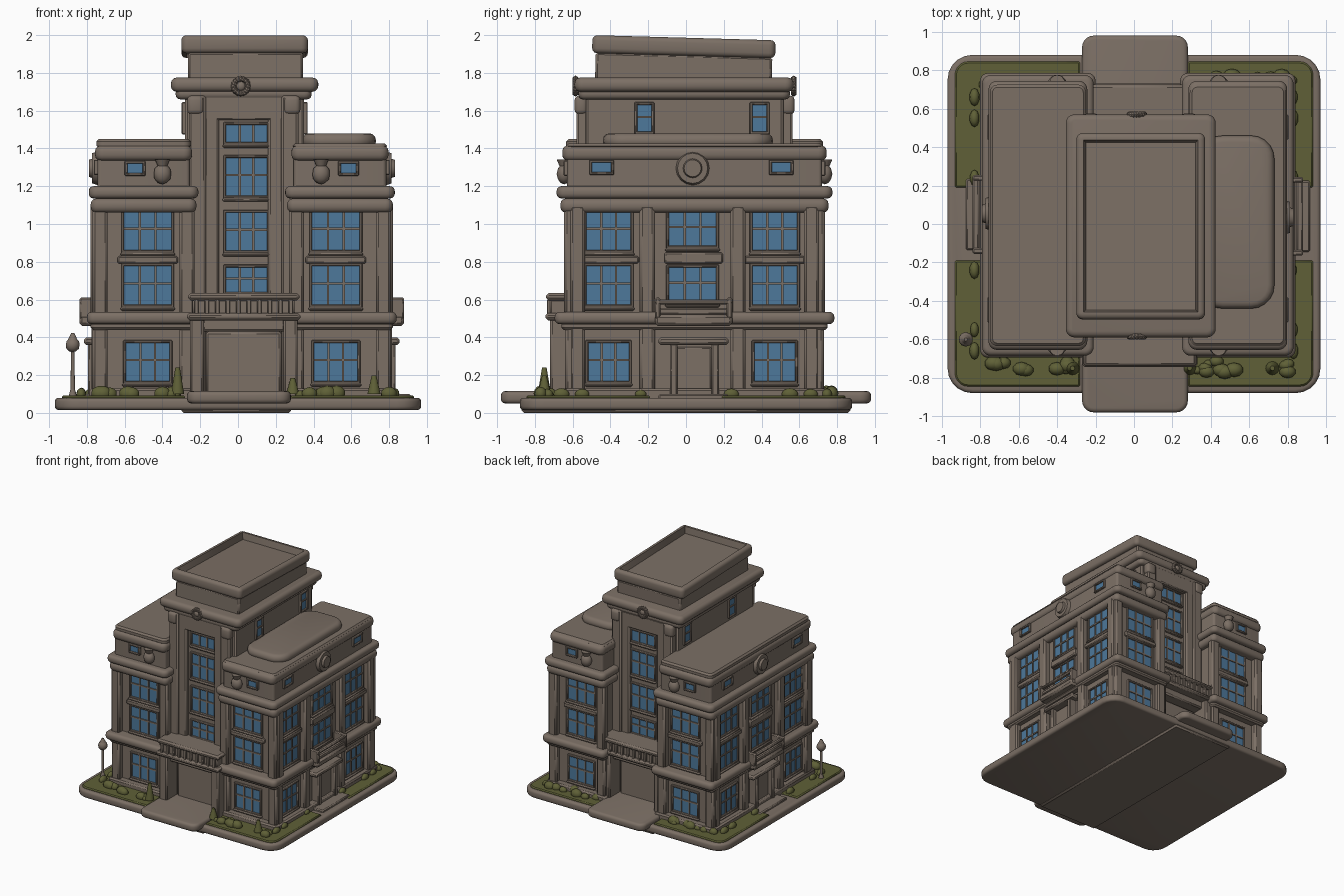
import bpy, bmesh, math, random
from mathutils import Matrix, Vector

cube = bpy.data.objects.get("Cube")
if cube:
    bpy.data.objects.remove(cube)
random.seed(4)


def material(name, rgb):
    m = bpy.data.materials.new(name)
    m.use_nodes = True
    m.diffuse_color = (*rgb, 1)
    bsdf = m.node_tree.nodes["Principled BSDF"]
    bsdf.inputs["Base Color"].default_value = (*rgb, 1)
    bsdf.inputs["Roughness"].default_value = 0.8
    return m


STONE = material("taupe stone", (0.2, 0.16, 0.13))
GLASS = material("blue glass", (0.075, 0.19, 0.33))
GRASS = material("olive green", (0.115, 0.118, 0.038))
parts = {}


def add(name, bm, mat):
    """Merge a temporary mesh into the named part."""
    target = parts.setdefault(name, (bmesh.new(), mat))[0]
    mesh = bpy.data.meshes.new("temp")
    bm.to_mesh(mesh)
    bm.free()
    target.from_mesh(mesh)
    bpy.data.meshes.remove(mesh)


def box(name, x, y, z, mat=STONE, bevel=0.008, corner=0, M=Matrix(), recess=0):
    """Box from (min, max) ranges, with soft edges, optional round corners and sunken top."""
    bm = bmesh.new()
    bmesh.ops.create_cube(bm, size=1)
    for v in bm.verts:
        v.co = Vector([(r[0] + r[1]) / 2 + c * (r[1] - r[0]) for r, c in zip((x, y, z), v.co)])
    if corner:
        edges = [e for e in bm.edges if abs(e.verts[0].co.z - e.verts[1].co.z) > 1e-4]
        bmesh.ops.bevel(bm, geom=edges, offset=corner, segments=5, profile=0.5, affect='EDGES')
    if bevel:
        edges = [e for e in bm.edges if e.calc_face_angle(0) > 0.7] if corner else bm.edges[:]
        bmesh.ops.bevel(bm, geom=edges, offset=bevel, segments=3 if bevel > 0.015 else 1,
                        profile=0.5, affect='EDGES', clamp_overlap=True)
    if recess:
        top = max(bm.faces, key=lambda f: f.calc_center_median().z)
        bmesh.ops.inset_region(bm, faces=[top], thickness=0.012)
        bmesh.ops.inset_region(bm, faces=[top], thickness=0.012)
        bmesh.ops.translate(bm, verts=top.verts[:], vec=(0, 0, -recess))
    bm.transform(M)
    add(name, bm, mat)


def ball(name, at, scale, mat, M=Matrix(), detail=2):
    bm = bmesh.new()
    bmesh.ops.create_icosphere(bm, subdivisions=detail, radius=1)
    bm.transform(M @ Matrix.Translation(at) @ Matrix.Diagonal((*scale, 1)))
    add(name, bm, mat)


def rod(name, at, r1, r2, depth, M=Matrix(), along_y=False, mat=STONE):
    bm = bmesh.new()
    bmesh.ops.create_cone(bm, cap_ends=True, segments=16, radius1=r1, radius2=r2, depth=depth)
    turn = Matrix.Rotation(math.pi / 2, 4, 'X') if along_y else Matrix()
    bm.transform(M @ Matrix.Translation(at) @ turn)
    add(name, bm, mat)


def window(M, u, z, w, h, cols=3, rows=2, sill=True):
    """Glass with a surround and glazing bars; the wall is at y = 0, facing -y."""
    a, b, c, d = u - w / 2, u + w / 2, z - h / 2, z + h / 2
    box("window_glass", (a, b), (-0.004, 0.002), (c, d), GLASS, 0, M=M)
    f = 0.015
    for x in ((a - f, a), (b, b + f)):
        box("window_frames", x, (-0.018, 0.01), (c - f, d + f), bevel=0.004, M=M)
    for zz in ((c - f, c), (d, d + f)):
        box("window_frames", (a - f, b + f), (-0.018, 0.01), zz, bevel=0.004, M=M)
    for i in range(1, cols):
        x = a + w * i / cols
        box("window_frames", (x - 0.006, x + 0.006), (-0.012, 0.01), (c, d), bevel=0, M=M)
    for i in range(1, rows):
        zz = c + h * (0.1 + i * 0.9 / rows)
        box("window_frames", (a, b), (-0.012, 0.01), (zz - 0.006, zz + 0.006), bevel=0, M=M)
    if sill:
        box("window_sills", (a - 0.02, b + 0.02), (-0.026, 0.01), (c - 0.032, c - 0.012), M=M)


def wall(x, y, degrees):
    return Matrix.Translation((x, y, 0)) @ Matrix.Rotation(math.radians(degrees), 4, 'Z')


def bay(M, u, w):
    """Stacked windows with a spandrel in one bay of a wing."""
    window(M, u, 0.27, w - 0.02, 0.2)
    window(M, u, 0.675, w, 0.205)
    window(M, u, 0.965, w, 0.205)
    box("spandrels", (u - 0.16, u + 0.16), (-0.025, 0.01), (0.79, 0.83), M=M)


def pilaster(M, u, w):
    box("wing_pilasters", (u - w / 2, u + w / 2), (-0.05, 0.02), (0.5, 1.1), bevel=0.014, M=M)
    box("wing_pilasters", (u - w / 2, u + w / 2), (-0.045, 0.02), (0.07, 0.48), bevel=0.014, M=M)


# Ground slab, raised entrance path and lawns
box("ground_slab", (-0.97, 0.97), (-0.88, 0.88), (0.015, 0.08), bevel=0.02, corner=0.13)
box("slab_keel", (-0.3, 0.28), (-0.87, 0.87), (0.0, 0.06), bevel=0.012)
box("entrance_path", (-0.27, 0.28), (-0.98, 0.98), (0.05, 0.115), bevel=0.022, corner=0.06)
for s in (-1, 1):
    for t in (-1, 1):
        box("lawns", sorted((s * 0.28, s * 0.932)), sorted((t * 0.64, t * 0.845)), (0.06, 0.092), GRASS, 0.008, 0.07)
        box("lawns", sorted((s * 0.28, s * 0.5)), sorted((t * 0.64, t * 0.845)), (0.06, 0.092), GRASS, 0.008)
        box("lawns", sorted((s * 0.7, s * 0.932)), sorted((t * 0.19, t * 0.74)), (0.06, 0.092), GRASS, 0.008)

# Two wings: stacked volumes as name, z range, growth in x and y, bevel, corner
CY, HX, HY = 0.045, 0.23, 0.64
LEVELS = (("wing_walls", 0.06, 1.3, 0.0, 0.0, 0.01, 0), ("wing_plinths", 0.06, 0.13, 0.055, 0.06, 0.012, 0),
          ("wing_ledges", 0.44, 0.48, 0.05, 0.065, 0.012, 0.03), ("wing_ledges", 0.47, 0.535, 0.07, 0.1, 0.025, 0.04),
          ("wing_cornices", 1.06, 1.135, 0.05, 0.07, 0.03, 0.04), ("wing_cornices", 1.135, 1.2, 0.06, 0.09, 0.025, 0.045),
          ("wing_attics", 1.19, 1.36, 0.015, 0.035, 0.01, 0.02), ("wing_parapets", 1.335, 1.415, 0.027, 0.06, 0.03, 0.045))
for cx, side in ((-0.5, -1), (0.54, 1)):
    for name, z0, z1, gx, gy, bev, corner in LEVELS:
        box(name, (cx - HX - gx, cx + HX + gx), (CY - HY - gy, CY + HY + gy), (z0, z1), bevel=bev, corner=corner)
    box("wing_roofs", (cx - 0.25, cx + 0.25), (CY - 0.68, CY + 0.68), (1.4, 1.45 if side < 0 else 1.425),
        bevel=0.014, corner=0.04)

    # Front and back faces
    for y, turn in ((CY - HY, 0), (CY + HY, 180)):
        M = wall(cx, y, turn)
        out = side if turn == 0 else -side
        bay(M, -0.022 * out, 0.25)
        A = M @ Matrix.Translation((0, -0.035, 0))
        window(A, 0.045 * out, 1.295, 0.08, 0.05, 1, 1, False)
        for s in (-1, 1):
            pilaster(M, s * 0.23, 0.08)
        ball("attic_urns", (-0.1 * out, -0.015, 1.265), (0.048, 0.04, 0.055), STONE, A)
        rod("attic_urns", (-0.1 * out, -0.015, 1.325), 0.025, 0.04, 0.035, A)

    # Outer side face with three bays
    M = wall(cx + side * HX, CY, 90 * side)
    A = M @ Matrix.Translation((0, -0.015, 0))
    for u in (-0.455, 0.425):
        bay(M, u * side, 0.235)
        window(A, u * 1.08 * side, 1.3, 0.1, 0.05, 1, 1, False)
    for z in (0.68, 0.975):
        window(M, -0.01 * side, z, 0.25, 0.18)
    box("spandrels", (-0.16, 0.15), (-0.03, 0.01), (0.79, 0.85), M=M)
    for u in (-0.62, -0.25, 0.23, 0.62):
        pilaster(M, u * side, 0.08)
    rod("attic_medallions", (-0.01, -0.012, 1.295), 0.09, 0.08, 0.03, A, True)
    rod("attic_medallions", (-0.01, -0.03, 1.295), 0.055, 0.045, 0.03, A, True)

    # Balcony and side door
    box("side_balconies", (-0.21, 0.2), (-0.095, 0.03), (0.46, 0.52), bevel=0.015, M=A)
    box("side_balconies", (-0.2, 0.19), (-0.085, -0.065), (0.52, 0.555), M=A)
    box("side_balconies", (-0.21, 0.2), (-0.095, -0.06), (0.575, 0.6), M=A)
    for u in (-0.21, 0.17):
        box("side_balconies", (u, u + 0.03), (-0.095, 0.03), (0.5, 0.61), M=A)
    box("side_doors", (-0.1, 0.09), (-0.015, 0.03), (0.08, 0.35), M=A)
    for u in (-0.13, 0.09):
        box("side_door_frames", (u, u + 0.04), (-0.05, 0.03), (0.08, 0.37), M=A)
    box("side_door_hoods", (-0.19, 0.18), (-0.07, 0.03), (0.36, 0.4), bevel=0.012, M=A)
    box("side_door_steps", (-0.19, 0.18), (-0.13, 0.03), (0.06, 0.1), M=A)

# Central tower, whose top leans gently down to the back
TX = 0.03
LEAN = Matrix.Translation((0, -0.5, 2)) @ Matrix.Rotation(-0.028, 4, 'X') @ Matrix.Translation((0, 0.5, -2))
box("tower_walls", (-0.28, 0.35), (-0.53, 0.515), (0.06, 1.7), bevel=0.012)
box("tower_cornice", (-0.33, 0.39), (-0.57, 0.55), (1.66, 1.72), bevel=0.025, corner=0.04)
box("tower_cornice", (-0.355, 0.425), (-0.59, 0.57), (1.7, 1.775), bevel=0.03, corner=0.045)
box("tower_top", (-0.265, 0.345), (-0.475, 0.46), (1.75, 1.91), bevel=0.012, M=LEAN)
box("roof_rim", (-0.3, 0.37), (-0.495, 0.475), (1.905, 2.0), bevel=0.026, corner=0.035, M=LEAN, recess=0.055)

# Raised panel on the roof of the wing at +x
box("roof_mound", (0.34, 0.73), (-0.44, 0.46), (1.4, 1.48), bevel=0.035, corner=0.12)

# Tower fronts, front and back
for y, turn in ((-0.53, 0), (0.515, 180)):
    M = wall(TX, y, turn)
    mid = 0.015 if turn == 0 else -0.015
    for s in (-1, 1):
        for a, b, depth, top in ((0.2, 0.29, 0.05, 1.68), (0.13, 0.21, 0.035, 1.6)):
            box("tower_pilasters", sorted((s * a, s * b)), (-depth, 0.01), (0.1, top), bevel=0.012, M=M)
        box("entrance_piers", sorted((s * 0.21, s * 0.285)), (-0.19, 0.01), (0.08, 0.52), bevel=0.012, M=M)
        box("cornice_ends", sorted((s * 0.21, s * 0.3)), (-0.06, 0.01), (1.58, 1.68), bevel=0.025, M=M)
    box("tower_header", (-0.21, 0.21), (-0.035, 0.01), (1.55, 1.68), M=M)
    for z, h in ((0.705, 0.13), (0.96, 0.2), (1.25, 0.2), (1.48, 0.09)):
        window(M, mid, z, 0.215, h, 3, 2 if h > 0.1 else 1)

    # Doorway, canopy and balustrade
    box("entrance_doors", (-0.2, 0.2), (-0.06, 0.01), (0.1, 0.43), bevel=0.012, M=M)
    box("entrance_lintels", (-0.22, 0.22), (-0.14, 0.01), (0.43, 0.5), bevel=0.012, M=M)
    box("canopies", (-0.3, 0.3), (-0.215, 0.01), (0.49, 0.53), bevel=0.014, M=M)
    box("canopies", (-0.27, 0.27), (-0.19, 0.01), (0.52, 0.6), M=M)
    box("canopies", (-0.295, 0.295), (-0.21, 0.01), (0.595, 0.635), bevel=0.014, M=M)
    for i in range(10):
        u = -0.25 + i * 0.5 / 9
        box("canopy_balusters", (u - 0.012, u + 0.012), (-0.206, -0.18), (0.52, 0.6), bevel=0.004, M=M)

    # Ring emblem on the cornice
    ball("cornice_emblems", (-mid, -0.055, 1.73), (0.025, 0.015, 0.025), STONE, M)
    for i in range(16):
        t = i * math.pi / 8
        ball("cornice_emblems", (-mid + 0.038 * math.cos(t), -0.055, 1.73 + 0.038 * math.sin(t)),
             (0.018, 0.018, 0.018), STONE, M, 1)

# Tower side windows above the wing roofs
for x, turn, s in ((-0.28, -90, -1), (0.35, 90, 1)):
    M = wall(x, 0, turn)
    for y in (-0.22, 0.39):
        window(M, y * s, 1.56, 0.075, 0.14, 1, 2, False)

# Bushes along the walls
for s in (-1, 1):
    for t in (-1, 1):
        for i in range(12):
            r = random.uniform(0.02, 0.038)
            at = (s * random.uniform(0.3, 0.82), t * 0.745 + random.uniform(-0.025, 0.03), 0.085 + r * 0.5)
            ball("bushes", at, (r * 1.3, r, r * 1.1), GRASS)
        for y in (0.24, 0.55, 0.66):
            r = random.uniform(0.02, 0.034)
            ball("bushes", (s * 0.83, t * y, 0.1), (r * 0.8, r * 1.4, r), GRASS)
for x, h in ((-0.32, 0.1), (0.29, 0.06), (0.72, 0.07)):
    rod("tall_shrubs", (x, -0.75, 0.1 + h * 0.7), 0.035, 0.012, h * 1.4, mat=GRASS)

# Street lamp
rod("lamp_post", (-0.875, -0.6, 0.22), 0.012, 0.009, 0.27)
rod("lamp_post", (-0.875, -0.6, 0.1), 0.025, 0.012, 0.05)
ball("lamp_head", (-0.875, -0.6, 0.36), (0.038, 0.038, 0.04), STONE)
rod("lamp_head", (-0.875, -0.6, 0.405), 0.025, 0.008, 0.035)

# Turn the collected parts into objects
for name, (bm, mat) in parts.items():
    mesh = bpy.data.meshes.new(name)
    bm.to_mesh(mesh)
    bm.free()
    mesh.materials.append(mat)
    obj = bpy.data.objects.new(name, mesh)
    bpy.context.scene.collection.objects.link(obj)
    bpy.context.view_layer.objects.active = obj
    obj.select_set(True)
    bpy.ops.object.shade_smooth_by_angle(angle=math.radians(40))
    obj.select_set(False)
